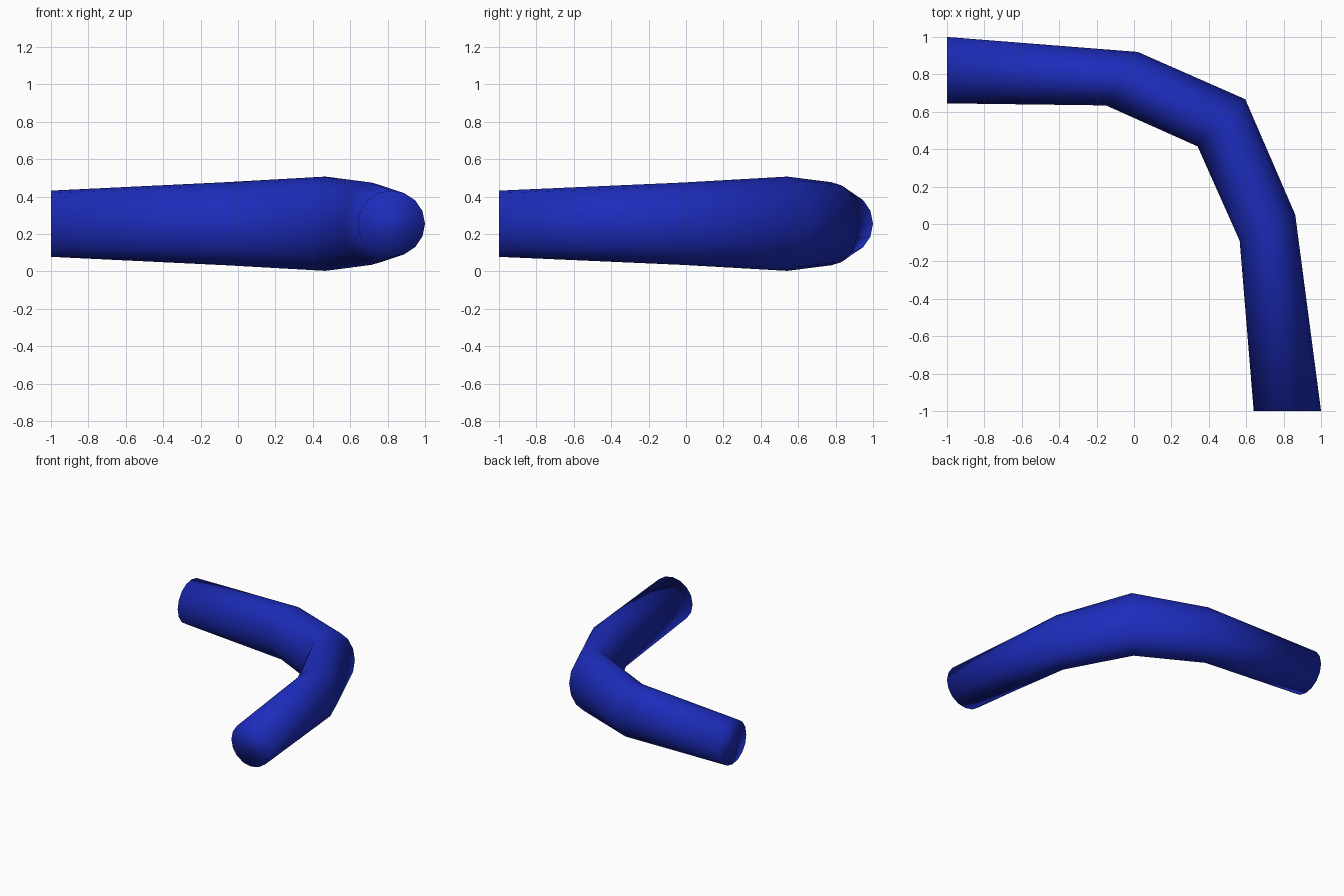
import bpy, bmesh, math
from mathutils import Vector

if "Cube" in bpy.data.objects:
    bpy.data.objects.remove(bpy.data.objects["Cube"])

SIDES = 16
MID_Z = 0.255

# Rings along the bend: outer edge (x, y), inner edge (x, y), half height
rings = [
    ((-1.00, 1.000), (-1.00, 0.645), 0.177),
    ((0.02, 0.920), (-0.15, 0.634), 0.222),
    ((0.595, 0.667), (0.34, 0.415), 0.252),
    ((0.862, 0.05), (0.565, -0.09), 0.220),
    ((1.00, -1.000), (0.64, -1.000), 0.177),
]

bm = bmesh.new()


def add_ring(outer, inner, half_h):
    a = Vector((*outer, MID_Z))
    b = Vector((*inner, MID_Z))
    centre, half = (a + b) / 2, (a - b) / 2
    return [bm.verts.new(centre + half * math.cos(t) + Vector((0, 0, half_h * math.sin(t))))
            for t in (2 * math.pi * i / SIDES for i in range(SIDES))]


loops = [add_ring(*r) for r in rings]

# Tube walls
for p, q in zip(loops, loops[1:]):
    for i in range(SIDES):
        j = (i + 1) % SIDES
        bm.faces.new((p[i], p[j], q[j], q[i]))

# End caps
bm.faces.new(loops[0])
bm.faces.new(loops[-1])
bmesh.ops.recalc_face_normals(bm, faces=bm.faces[:])
for f in bm.faces:
    f.smooth = True

mesh = bpy.data.meshes.new("bent_tube")
bm.to_mesh(mesh)
bm.free()
tube = bpy.data.objects.new("bent_tube", mesh)
bpy.context.collection.objects.link(tube)

# Blue finish
blue = bpy.data.materials.new("blue")
blue.diffuse_color = (0.012, 0.025, 0.5, 1)
blue.use_nodes = True
blue.node_tree.nodes["Principled BSDF"].inputs["Base Color"].default_value = blue.diffuse_color
mesh.materials.append(blue)
